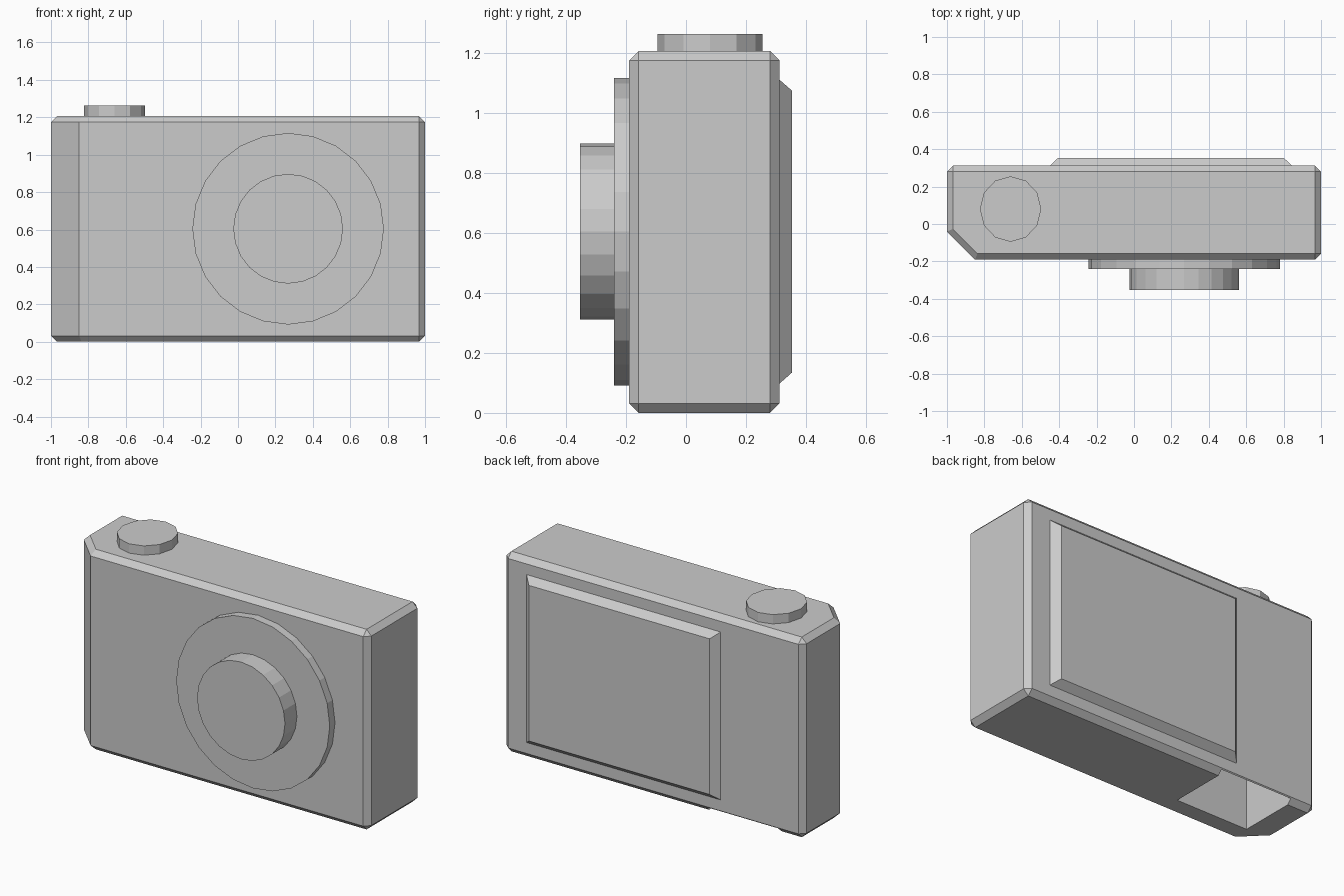
import bpy
import bmesh
import math
from mathutils import Matrix

if "Cube" in bpy.data.objects:
    bpy.data.objects.remove(bpy.data.objects["Cube"])


def loft(name, rings):
    """Solid from matching rings of points, capped at both ends."""
    bm = bmesh.new()
    rows = [[bm.verts.new(p) for p in ring] for ring in rings]
    n = len(rows[0])
    for a, b in zip(rows, rows[1:]):
        for i in range(n):
            j = (i + 1) % n
            bm.faces.new((a[i], a[j], b[j], b[i]))
    bm.faces.new(rows[0])
    bm.faces.new(rows[-1])
    bmesh.ops.recalc_face_normals(bm, faces=bm.faces)
    mesh = bpy.data.meshes.new(name)
    bm.to_mesh(mesh)
    bm.free()
    obj = bpy.data.objects.new(name, mesh)
    bpy.context.collection.objects.link(obj)
    return obj


def rect_y(x0, x1, z0, z1, y):
    return [(x0, y, z0), (x1, y, z0), (x1, y, z1), (x0, y, z1)]


def disc_y(cx, cz, r, y, sides=24):
    return [(cx + r * math.cos(2 * math.pi * i / sides), y,
             cz + r * math.sin(2 * math.pi * i / sides)) for i in range(sides)]


def disc_z(cx, cy, rx, ry, z, sides=12):
    return [(cx + rx * math.cos(2 * math.pi * i / sides),
             cy + ry * math.sin(2 * math.pi * i / sides), z) for i in range(sides)]


# Body: box profile with one corner cut off, square edges bevelled
outline = [(-1, -0.04), (-0.85, -0.19), (1, -0.19), (1, 0.312), (-1, 0.312)]
body = loft("body", [[(x, y, z) for x, y in outline] for z in (0, 1.206)])
bevel = body.modifiers.new("edge_bevel", 'BEVEL')
bevel.width = 0.032
bevel.segments = 1
bevel.limit_method = 'ANGLE'
bevel.angle_limit = math.radians(60)

# Battery pocket cut into the underside
cutter = loft("battery_pocket_cutter", [rect_y(-0.83, -0.35, -0.1, 0.4, y)
                                        for y in (-0.06, 0.306)])
cutter.hide_render = True
cut = body.modifiers.new("battery_pocket", 'BOOLEAN')
cut.operation = 'DIFFERENCE'
cut.solver = 'EXACT'
cut.object = cutter
bpy.context.view_layer.objects.active = body
body.select_set(True)
for mod in list(body.modifiers):
    bpy.ops.object.modifier_apply(modifier=mod.name)
bpy.data.objects.remove(cutter)

# Lens ring and barrel
loft("lens_ring", [disc_y(0.268, 0.604, 0.512, y) for y in (-0.19, -0.24)])
loft("lens_barrel", [disc_y(0.268, 0.604, 0.293, y) for y in (-0.24, -0.354)])

# Raised screen with sloping rim
loft("screen", [rect_y(-0.45, 0.845, 0.098, 1.11, 0.312),
                rect_y(-0.405, 0.80, 0.135, 1.073, 0.354)])

# Shutter button
loft("shutter_button", [disc_z(-0.66, 0.08, 0.164, 0.175, z) for z in (1.206, 1.262)])
